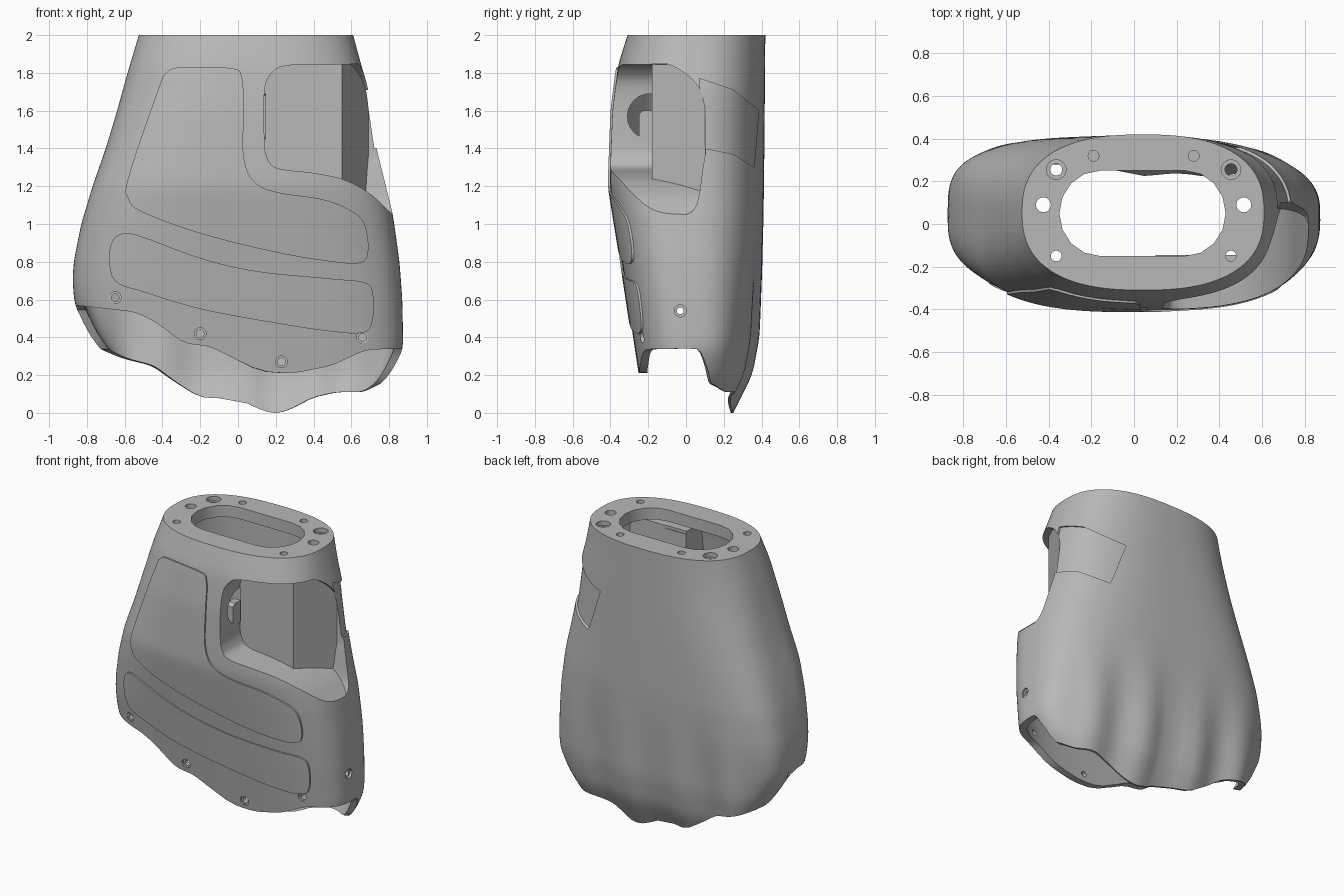
import bpy, bmesh, math
from mathutils import Matrix, Vector

cube = bpy.data.objects.get("Cube")
if cube:
    bpy.data.objects.remove(cube)

grey = bpy.data.materials.new("plain grey")
grey.use_nodes = True
grey.diffuse_color = (0.48, 0.48, 0.48, 1)
grey.node_tree.nodes["Principled BSDF"].inputs["Base Color"].default_value = (0.48, 0.48, 0.48, 1)

# Height tables: half outlines of the palm (z, value)
LEFT = [(0, .5), (.2, .62), (.3, .7), (.4, .78), (.57, .865), (.7, .876), (.8, .87), (1, .83), (1.2, .77),
        (1.4, .7), (1.6, .64), (1.8, .585), (2, .525)]
RIGHT = [(0, .6), (.11, .72), (.17, .79), (.26, .84), (.34, .875), (.6, .87), (.8, .855), (1.05, .82),
         (1.4, .74), (1.7, .695), (1.85, .65), (2, .61)]
FRONT = [(0, .22), (.2, .25), (.4, .28), (.8, .34), (1.2, .405), (1.6, .39), (1.84, .36), (2, .31)]
BACK = [(0, .23), (.1, .28), (.2, .33), (.4, .37), (.6, .385), (.8, .4), (1, .41), (1.4, .415), (2, .42)]
# Lower edges (x, z)
FRONT_EDGE = [(-.87, .57), (-.55, .535), (-.45, .49), (-.28, .365), (-.15, .355), (.05, .25), (.15, .215),
              (.3, .21), (.5, .25), (.68, .335), (.88, .34)]
BACK_EDGE = [(-.87, .34), (-.68, .29), (-.47, .25), (-.35, .17), (-.2, .08), (0, .075), (.1, .025), (.2, -.008),
             (.3, .025), (.4, .08), (.55, .11), (.75, .11), (.88, .17)]


def linear(table, v):
    if v <= table[0][0]:
        return table[0][1]
    for (a, p), (b, q) in zip(table, table[1:]):
        if v <= b:
            return p + (q - p) * (v - a) / (b - a)
    return table[-1][1]


def look(table, v, w=.04):
    lo, hi = table[0][0], table[-1][0]
    w = max(0, min(w, v - lo, hi - v))
    return sum(linear(table, v + k * w / 2) for k in range(-2, 3)) / 5


def smooth(a, b, v):
    t = max(0, min(1, (v - a) / (b - a)))
    return t * t * (3 - 2 * t)


def power(z, right, back):
    """Squareness of each quarter of the cross-section."""
    low = (2.7 if right else 3.6) if back else (3.3 if right else 2.9)
    return low + (2.5 - low) * smooth(.9, 2, z)


def section(ang, z, off):
    """Point of the rounded palm cross-section at one angle and height."""
    c, s = math.cos(ang), math.sin(ang)
    n = power(z, c > 0, s > 0)
    off *= 1 - .7 * smooth(0, .6, s) * (1 - smooth(.05, .45, z))  # back thins to a lip
    sx = math.copysign(abs(c) ** (2 / n), c)
    sy = math.copysign(abs(s) ** (2 / n), s)
    l, r, f, b = (look(t, z) for t in (LEFT, RIGHT, FRONT, BACK))
    mid, half = (r - l) / 2, (r + l) / 2
    if z < .6:
        wide = .87
        side = r if sx > 0 else l
        x = sx * (wide - (wide - side) * abs(sx) ** 3) + sx * off
    else:
        x = mid + sx * (half + off)
    y = (b - f) / 2 + sy * ((b + f) / 2 + off)
    if s > 0:  # finger ridges on the back
        y += .022 * s * (1 - smooth(.25, 1.05, z)) * math.cos(math.tau * (x - .2) / .4) * (1 - smooth(.65, .85, abs(x)))
    return x, y


def front_y(x, z):
    l, r, f, b = (look(t, z) for t in (LEFT, RIGHT, FRONT, BACK))
    n = power(z, x > 0, False)
    s = abs(x - (r - l) / 2) / ((r + l) / 2)
    return (b - f) / 2 - (b + f) / 2 * (1 - s ** n) ** (1 / n)


def edge_z(ang):
    x, y = section(ang, .6, 0)
    k = smooth(.05, .18, y)
    return look(FRONT_EDGE, x) * (1 - k) + look(BACK_EDGE, x) * k


def make(name, bm):
    bmesh.ops.recalc_face_normals(bm, faces=bm.faces)
    me = bpy.data.meshes.new(name)
    bm.to_mesh(me)
    bm.free()
    me.materials.append(grey)
    ob = bpy.data.objects.new(name, me)
    bpy.context.collection.objects.link(ob)
    return ob


def rings(bm, off, top, count=160, rows=46):
    angles = [math.tau * (i + .5) / count for i in range(count)]
    lows = [edge_z(a) for a in angles]
    grid = []
    for j in range(rows + 1):
        zs = [lo + (top - lo) * j / rows for lo in lows]
        grid.append([bm.verts.new((*section(a, z, off), z)) for a, z in zip(angles, zs)])
    for a, b in zip(grid, grid[1:]):
        bridge(bm, a, b)
    bm.faces.new(grid[-1])
    return grid[0]


def bridge(bm, a, b):
    for i in range(len(a)):
        k = (i + 1) % len(a)
        bm.faces.new((a[i], a[k], b[k], b[i]))


def solid(name, off):
    bm = bmesh.new()
    bm.faces.new(rings(bm, off, 2 + off))
    return make(name, bm)


def rounded(pts, steps=6):
    """Closed smooth curve through a few points."""
    out, n = [], len(pts)
    for i in range(n):
        a, b, c, d = (Vector(pts[(i + k) % n]) for k in (-1, 0, 1, 2))
        for j in range(steps):
            t = j / steps
            out.append(b + (c - a) * t / 2 + (a * 2 - b * 5 + c * 4 - d) * t * t / 2
                       + (b * 3 - a - c * 3 + d) * t ** 3 / 2)
    return out


def prism(name, pts, axis, lo, hi):
    bm = bmesh.new()
    place = {"x": lambda p, h: (h, p[0], p[1]), "y": lambda p, h: (p[0], h, p[1]), "z": lambda p, h: (p[0], p[1], h)}[axis]
    a, b = ([bm.verts.new(place(p, h)) for p in pts] for h in (lo, hi))
    bridge(bm, a, b)
    bm.faces.new(a)
    bm.faces.new(b)
    return make(name, bm)


def cylinders(name, specs):
    bm = bmesh.new()
    turn = {"x": Matrix.Rotation(math.pi / 2, 4, "Y"), "y": Matrix.Rotation(math.pi / 2, 4, "X"), "z": Matrix()}
    for centre, axis, r, depth in specs:
        bmesh.ops.create_cone(bm, cap_ends=True, segments=24, radius1=r, radius2=r, depth=depth,
                              matrix=Matrix.Translation(centre) @ turn[axis])
    return make(name, bm)


def combine(ob, other, op, keep=False):
    m = ob.modifiers.new(op, "BOOLEAN")
    m.operation, m.object, m.solver = op, other, "EXACT"
    bpy.context.view_layer.objects.active = ob
    bpy.ops.object.modifier_apply(modifier=m.name)
    if not keep:
        bpy.data.objects.remove(other)


# Hollow palm shell
bm = bmesh.new()
bridge(bm, rings(bm, 0, 2), rings(bm, -.045, 1.92))
shell = make("palm_shell", bm)

# Thumb housing block, fused into the shell, then hollowed
housing = prism("housing", [(.1, 1.24), (.55, 1.19), (.9, .98), (.9, 1.89), (.1, 1.89)], "y", -.6, .16)
combine(housing, prism("plan", [(.1, -.61), (.1, -.145), (.53, -.145), (.66, .15), (1, .15), (1, -.61)], "z", .9, 1.95), "INTERSECT")
core = solid("core", -.012)
combine(housing, core, "INTERSECT", keep=True)
combine(shell, housing, "UNION")

opening = prism("opening", rounded([(.14, 1.7), (.14, 1.45), (.155, 1.35), (.21, 1.295), (.4, 1.27), (.56, 1.235),
                                    (.7, 1.16), (.82, 1.05), (1.0, .9), (1.1, 1.3), (1.0, 1.8), (.8, 1.845),
                                    (.55, 1.845), (.27, 1.84), (.18, 1.8)]), "y", -.6, .2)
combine(opening, prism("plan", [(.05, -.61), (.05, -.18), (.55, -.18), (.69, .1), (1.2, .13), (1.2, -.61)], "z", .8, 1.95), "INTERSECT")
combine(opening, prism("side", rounded([(-.7, .95), (-.3, 1.04), (-.05, 1.045), (.05, 1.09), (.09, 1.3), (.115, 1.5),
                                        (.08, 1.7), (-.04, 1.82), (-.2, 1.86), (-.7, 1.88)]), "x", 0, 1.3), "INTERSECT")
combine(shell, opening, "DIFFERENCE")

# Shallow recess behind the thumb
recess = prism("recess", [(.07, 1.77), (.25, 1.71), (.385, 1.6), (.36, 1.3), (.25, 1.37), (.1, 1.4)], "x", .3, 1)
combine(recess, core, "DIFFERENCE", keep=True)
combine(shell, recess, "DIFFERENCE")

# Wrist opening in the top plate
stadium = []
for cx, start in ((.24, -90), (-.16, 90)):
    for k in range(9):
        a = math.radians(start + k * 22.5)
        stadium.append((cx + .19 * math.cos(a), .05 + .2 * math.sin(a)))
combine(shell, prism("wrist_hole", stadium, "z", 1.87, 2.1), "DIFFERENCE")

# Screw holes: wide counterbores first, then through holes
spots = [(-.65, .61), (-.2, .42), (.23, .27), (.66, .4)]
bores = [((x, front_y(x, z), z), "y", .031, .03) for x, z in spots]
drills = [((x, front_y(x, z), z), "y", .02, .2) for x, z in spots]
for x in (-.87, .87):
    bores.append(((x, -.03, .54), "x", .032, .03))
    drills.append(((x, -.03, .54), "x", .018, .2))
for side in (-1, 1):
    def top(dx, y, r, depth):
        return ((.045 + side * dx, y, 2), "z", r, depth)
    bores.append(top(.41, .255, .046, .06))
    drills += [top(.41, .255, .028, .22), top(.47, .09, .035, .24), top(.41, -.15, .025, .24), top(.235, .32, .025, .1)]
combine(shell, cylinders("bores", bores), "DIFFERENCE")
combine(shell, cylinders("drills", drills), "DIFFERENCE")
combine(shell, cylinders("cable_hole", [((.1, -.19, 1.57), "x", .12, .09)]), "DIFFERENCE")

# Small stop block in the cable hole of the thumb housing
stop = prism("thumb_stop", [(-.25, 1.46), (-.23, 1.44), (-.17, 1.44), (-.17, 1.6), (-.23, 1.6), (-.25, 1.58)], "x", .09, .138)

# Raised grip pads on the front
upper = [(-.3, 1.83), (-.04, 1.825), (.02, 1.78), (.03, 1.6), (.03, 1.36), (.08, 1.23), (.2, 1.17), (.45, 1.13),
         (.6, 1.07), (.67, 1.0), (.69, .86), (.65, .795), (.5, .8), (.2, .85), (-.2, .95), (-.5, 1.06),
         (-.58, 1.13), (-.58, 1.25), (-.42, 1.72), (-.38, 1.8)]
lower = [(-.61, .95), (-.5, .93), (-.2, .82), (.1, .75), (.5, .71), (.67, .69), (.715, .63), (.71, .48),
         (.66, .425), (.5, .43), (.2, .475), (-.2, .55), (-.5, .64), (-.64, .69), (-.68, .78), (-.67, .9)]
skin = solid("skin", .01)
pads = []
for name, pts in (("upper_grip_pad", upper), ("lower_grip_pad", lower)):
    pad = prism(name, rounded(pts), "y", -.6, -.1)
    combine(pad, skin, "INTERSECT", keep=True)
    combine(pad, core, "DIFFERENCE", keep=True)
    pads.append(pad)
for helper in (skin, core):
    bpy.data.objects.remove(helper)

# Smooth shading with sharp edges
bpy.ops.object.select_all(action="DESELECT")
for ob in [shell, stop] + pads:
    ob.select_set(True)
bpy.context.view_layer.objects.active = shell
bpy.ops.object.shade_smooth_by_angle(angle=math.radians(30))
